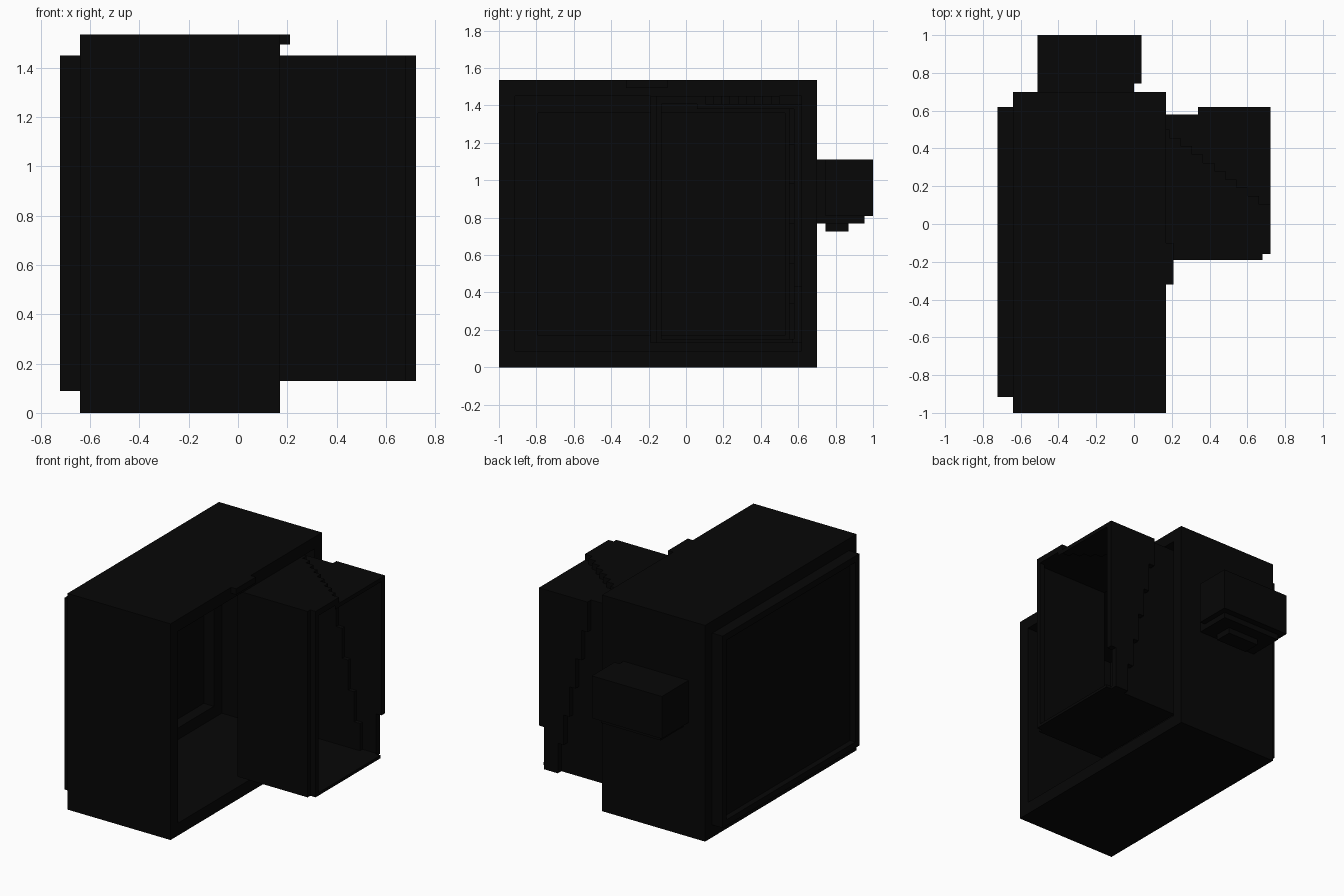
import bpy, bmesh

if "Cube" in bpy.data.objects:
    bpy.data.objects.remove(bpy.data.objects["Cube"])

black = bpy.data.materials.new("black")
black.diffuse_color = (0.002, 0.002, 0.002, 1)
black.use_nodes = True
black.node_tree.nodes["Principled BSDF"].inputs["Base Color"].default_value = black.diffuse_color


def finish(name, bm):
    bmesh.ops.remove_doubles(bm, verts=bm.verts, dist=1e-5)
    bmesh.ops.recalc_face_normals(bm, faces=bm.faces)
    me = bpy.data.meshes.new(name)
    bm.to_mesh(me)
    bm.free()
    me.materials.append(black)
    ob = bpy.data.objects.new(name, me)
    bpy.context.collection.objects.link(ob)
    return ob


def box(name, x, y, z):
    bm = bmesh.new()
    bmesh.ops.create_cube(bm, size=1)
    for v in bm.verts:
        v.co = [(r[0] + r[1]) / 2 + c * (r[1] - r[0]) for r, c in zip((x, y, z), v.co)]
    return finish(name, bm)


def prism(name, outline, axis, a, b):
    """Extrude a 2D outline along an axis (1 = y, 2 = z)."""
    bm = bmesh.new()
    place = lambda p: (p[0], a, p[1]) if axis == 1 else (p[0], p[1], a)
    face = bm.faces.new([bm.verts.new(place(p)) for p in outline])
    ext = bmesh.ops.extrude_face_region(bm, geom=[face])
    for g in ext["geom"]:
        if isinstance(g, bmesh.types.BMVert):
            g.co[axis] = b
    return finish(name, bm)


def ring(name, x, outer, inner):
    """Rectangular frame in the yz plane, rects as (y0, y1, z0, z1)."""
    bm = bmesh.new()
    loops = []
    for r in (outer, inner):
        for xx in x:
            loops.append([bm.verts.new((xx, r[i], r[j]))
                          for i, j in ((0, 2), (1, 2), (1, 3), (0, 3))])
    for a, b in ((0, 1), (1, 3), (3, 2), (2, 0)):
        for i in range(4):
            k = (i + 1) % 4
            bm.faces.new((loops[a][i], loops[a][k], loops[b][k], loops[b][i]))
    return finish(name, bm)


def stairs(p, q, n, across_first):
    """Stepped line from p to q."""
    pts = [p]
    for i in range(n):
        x0, y0 = pts[-1]
        x1 = p[0] + (q[0] - p[0]) * (i + 1) / n
        y1 = p[1] + (q[1] - p[1]) * (i + 1) / n
        pts += [(x1, y0) if across_first else (x0, y1), (x1, y1)]
    return pts


# Hollow cabinet, open towards +x
outer = (-1, 0.7, 0, 1.535)
ring("cabinet_shell", (-0.56, 0.17), outer, (-0.915, 0.618, 0.088, 1.45))
ring("cabinet_side_wall", (-0.64, -0.56), outer, (-0.79, 0.53, 0.17, 1.36))

# Raised side panel with recessed centre
panel = (-0.915, 0.62, 0.088, 1.45)
ring("panel_rim", (-0.722, -0.68), panel, (-0.87, 0.575, 0.13, 1.405))
box("panel_plate", (-0.68, -0.64), panel[:2], panel[2:])

# Small lip above the opening
box("top_lip", (0.17, 0.21), (-0.32, -0.10), (1.493, 1.535))

# Side hood: front sheet
box("hood_front", (0.128, 0.68), (-0.19, -0.16), (0.13, 1.45))
box("hood_front_edge", (0.68, 0.722), (-0.16, -0.13), (0.13, 1.45))

# Side hood: floor and stepped roof
box("hood_floor", (0.128, 0.68), (-0.16, 0.58), (0.13, 0.15))
box("hood_floor_edge", (0.68, 0.722), (-0.13, 0.57), (0.13, 0.15))
steps = stairs((0.128, 0.50), (0.722, 0.06), 10, True)
prism("hood_roof_high", [(0.128, -0.16), (0.722, -0.16)] + steps[::-1], 2, 1.408, 1.45)
prism("hood_roof_low", steps + [(0.722, 0.62), (0.34, 0.62), (0.34, 0.58), (0.128, 0.58)],
      2, 1.38, 1.408)

# Side hood: back sheet in two stepped layers
steps = stairs((0.34, 1.408), (0.62, 0.13), 6, False)
prism("hood_back_inner", [(0.128, 1.408)] + steps + [(0.128, 0.13)], 1, 0.55, 0.58)
prism("hood_back_outer", steps + [(0.68, 0.13), (0.68, 0.43), (0.722, 0.43), (0.722, 1.408)],
      1, 0.578, 0.62)

# Box on the back with stepped underside
box("back_box", (-0.51, 0.0), (0.70, 1.0), (0.81, 1.11))
box("back_box_end", (0.0, 0.04), (0.745, 1.0), (0.81, 1.11))
box("back_box_step", (-0.47, 0.0), (0.70, 0.955), (0.77, 0.81))
box("back_box_foot", (-0.36, -0.11), (0.745, 0.87), (0.727, 0.77))
